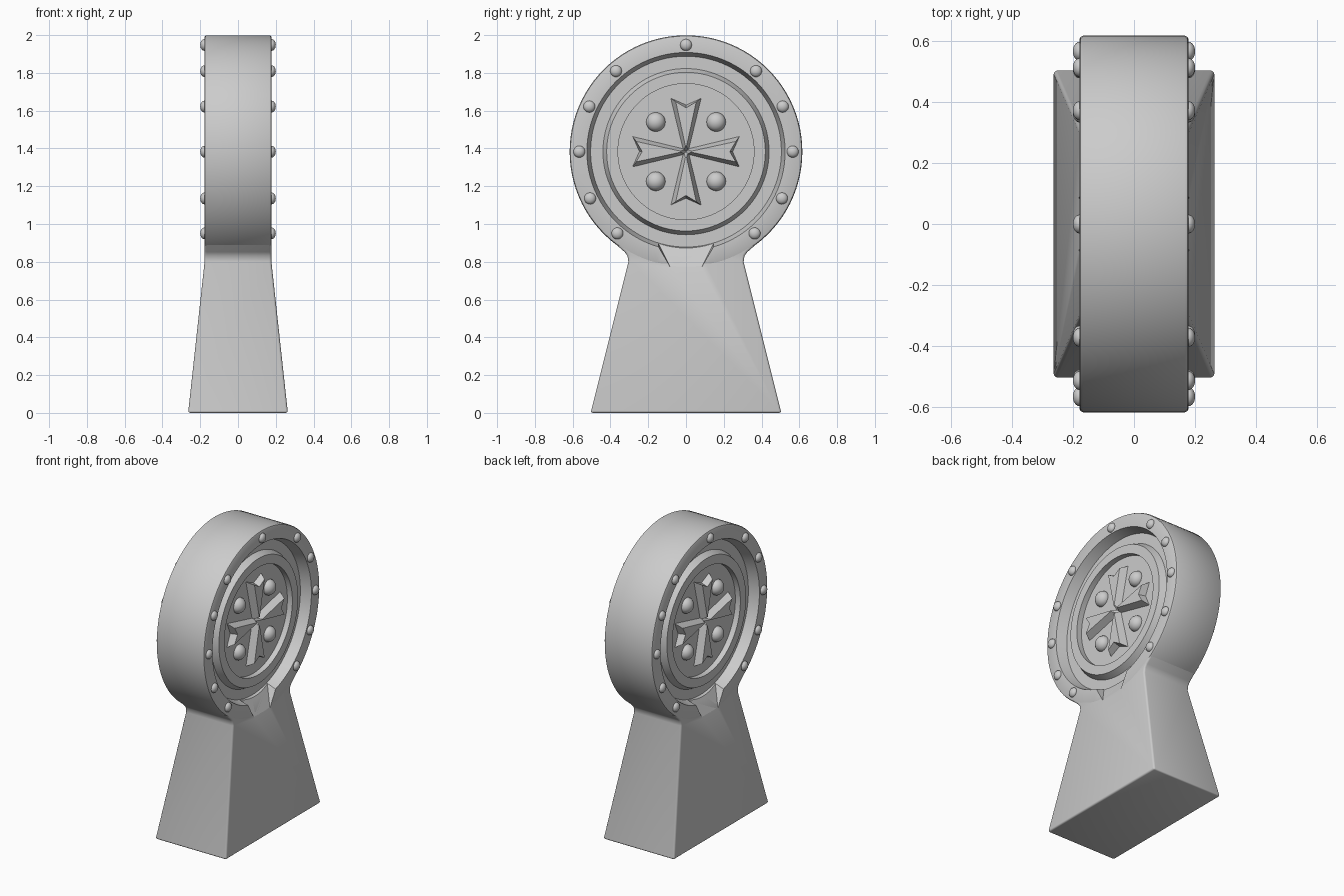
import bpy, bmesh
from math import sin, cos, pi, radians
from mathutils import Vector

cube = bpy.data.objects.get("Cube")
if cube:
    bpy.data.objects.remove(cube, do_unlink=True)

HUB = 1.383    # height of the disc centre
FACE = 0.178   # half thickness of the disc
FLOOR = 0.115  # depth of the recessed centre

grey = bpy.data.materials.new("plain_grey")
grey.use_nodes = True
grey.diffuse_color = (0.6, 0.6, 0.6, 1)
grey.node_tree.nodes["Principled BSDF"].inputs["Base Color"].default_value = (0.6, 0.6, 0.6, 1)


def finish(name, bm):
    """Turn a bmesh into a grey object, selected and active."""
    bmesh.ops.recalc_face_normals(bm, faces=bm.faces)
    mesh = bpy.data.meshes.new(name)
    bm.to_mesh(mesh)
    bm.free()
    mesh.materials.append(grey)
    obj = bpy.data.objects.new(name, mesh)
    bpy.context.collection.objects.link(obj)
    activate(obj)
    return obj


def activate(obj):
    bpy.ops.object.select_all(action='DESELECT')
    obj.select_set(True)
    bpy.context.view_layer.objects.active = obj


def smooth(obj, angle=35):
    activate(obj)
    bpy.ops.object.shade_smooth_by_angle(angle=radians(angle))


def lathe(name, profile, segments=96):
    """Revolve (radius, x) points around the disc axis."""
    bm = bmesh.new()
    verts = [bm.verts.new((x, 0, HUB + r)) for r, x in profile]
    edges = [bm.edges.new(pair) for pair in zip(verts, verts[1:])]
    bmesh.ops.spin(bm, geom=verts + edges, cent=(0, 0, HUB), axis=(1, 0, 0),
                   angle=2 * pi, steps=segments, use_merge=True)
    bmesh.ops.remove_doubles(bm, verts=bm.verts, dist=0.0001)
    return finish(name, bm)


# Round head: rim, groove, raised ring and recessed centre on both faces
half = [(0, FLOOR), (0.36, FLOOR), (0.36, 0.152), (0.42, 0.152), (0.44, 0.11),
        (0.505, 0.11), (0.525, FACE), (0.606, FACE), (0.612, 0.175), (0.616, 0.167)]
disc = lathe("round_head", half + [(r, -x) for r, x in reversed(half)])

# Flared pedestal with a neck that follows the head
right = [(0.505, 0), (0.305, 0.8), (0.31, 0.832), (0.325, 0.852),
         (0.42, 0.935), (0.32, 0.958), (0.2, 0.893), (0.1, 0.862)]
outline = right + [(0, 0.852)] + [(-y, z) for y, z in reversed(right)]
bm = bmesh.new()
sides = []
for s in (1, -1):
    side = [bm.verts.new((s * (0.177 + 0.087 * (1 - min(z, 0.8) / 0.8)), y, z))
            for y, z in outline]
    bm.faces.new([side[0], side[1], side[-2], side[-1]])
    bm.faces.new(side[1:-1])
    sides.append(side)
a, b = sides
for i in range(len(a)):
    j = (i + 1) % len(a)
    bm.faces.new((a[i], a[j], b[j], b[i]))
pedestal = finish("pedestal", bm)
bevel = pedestal.modifiers.new("soft_edges", 'BEVEL')
bevel.width = 0.012
bevel.segments = 3
bevel.limit_method = 'ANGLE'
bevel.angle_limit = radians(40)
bpy.ops.object.modifier_apply(modifier=bevel.name)

# Sloped scoop leading from the groove down onto the neck
for s in (1, -1):
    bm = bmesh.new()
    for x, y, z in ((0.182, 0.08, 0.765), (0.112, 0.15, 0.905),
                    (0.3, 0.17, 0.905), (0.3, 0.1, 0.765)):
        for m in (1, -1):
            bm.verts.new((s * x, m * y, z))
    bmesh.ops.convex_hull(bm, input=bm.verts)
    cutter = finish("scoop_cutter", bm)
    cutter.hide_render = True
    for target in (disc, pedestal):
        activate(target)
        cut = target.modifiers.new("scoop", 'BOOLEAN')
        cut.operation = 'DIFFERENCE'
        cut.solver = 'EXACT'
        cut.object = cutter
        bpy.ops.object.modifier_apply(modifier=cut.name)
    bpy.data.objects.remove(cutter, do_unlink=True)
smooth(disc)
smooth(pedestal)


def dome(name, x, y, z, radius, height):
    """Flattened ball half sunk into a face."""
    bm = bmesh.new()
    bmesh.ops.create_uvsphere(bm, u_segments=20, v_segments=12, radius=radius)
    for v in bm.verts:
        v.co = Vector((x + v.co.z * height / radius, y + v.co.x, z + v.co.y))
    smooth(finish(name, bm), 60)


# Emblem arm as (across, along) points: foot outline and inset top outline
foot = [(-0.014, 0.0), (0.014, 0.0), (0.083, 0.285), (0, 0.248), (-0.083, 0.285)]
top = [(-0.003, 0.03), (0.003, 0.03), (0.054, 0.264), (0, 0.232), (-0.054, 0.264)]

for s, label in ((1, "left"), (-1, "right")):
    # Rim studs, with none where the neck joins
    for deg in (90, 49, 25, 0, -26, -50, 131, 155, 180, 206, 230):
        t = radians(deg)
        dome(f"{label}_rim_stud", s * FACE, 0.565 * cos(t), HUB + 0.565 * sin(t), 0.031, 0.022)
    # Bosses between the emblem arms
    for y in (-0.16, 0.16):
        for z in (-0.157, 0.157):
            dome(f"{label}_boss", s * FLOOR, y, HUB + z, 0.051, 0.045)
    # Four notched arms with sloping sides
    bm = bmesh.new()
    for k in range(4):
        c, d = cos(k * pi / 2), sin(k * pi / 2)
        rings = [[bm.verts.new((s * x, u * c - v * d, HUB + u * d + v * c)) for u, v in pts]
                 for pts, x in ((foot, FLOOR - 0.005), (top, FLOOR + 0.045))]
        low, high = rings
        bm.faces.new(low)
        bm.faces.new(high)
        for i in range(5):
            j = (i + 1) % 5
            bm.faces.new((low[i], low[j], high[j], high[i]))
    finish(f"{label}_cross_emblem", bm)
